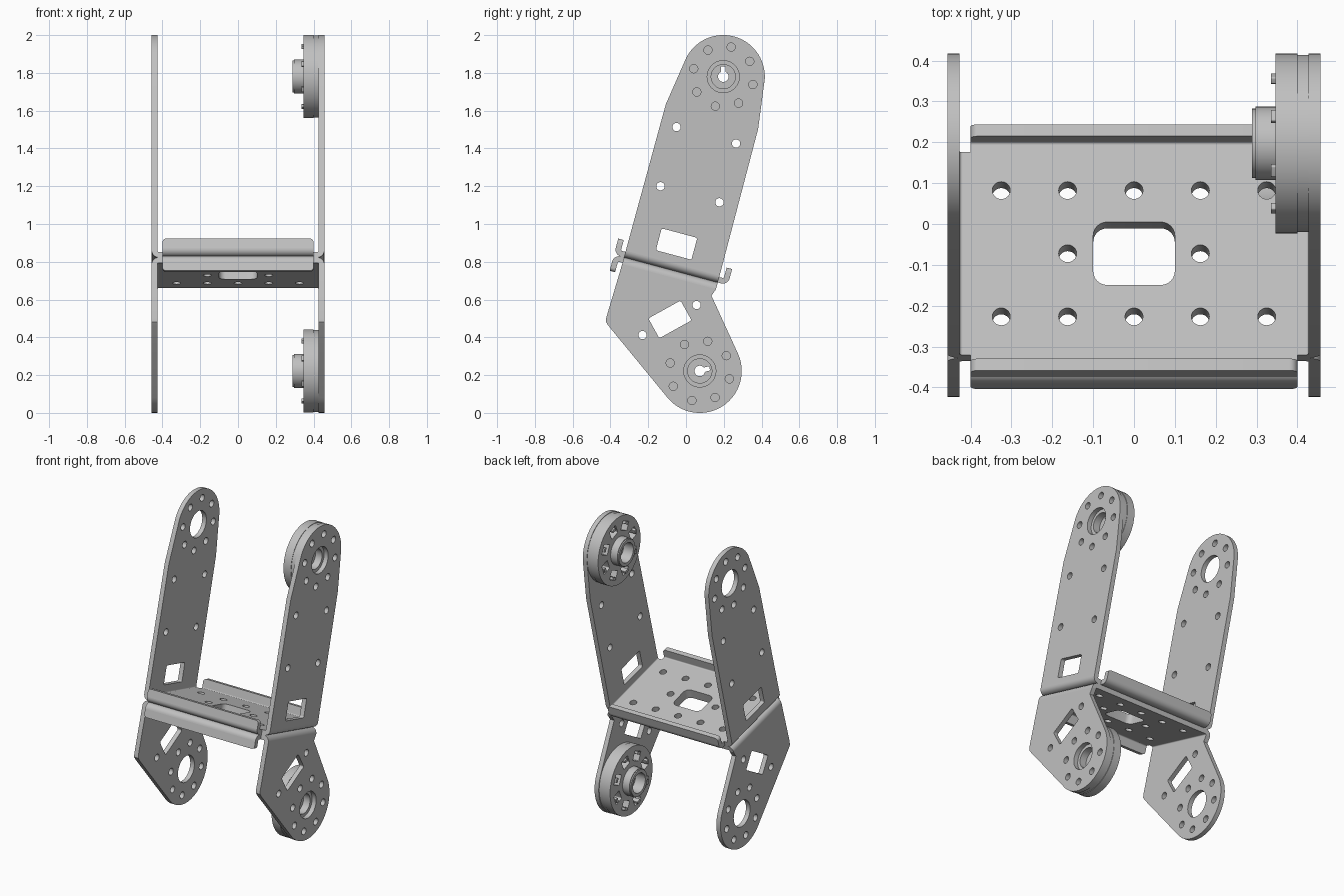
import bpy, bmesh, math
from mathutils import Matrix, Vector

cube = bpy.data.objects.get("Cube")
if cube:
    bpy.data.objects.remove(cube, do_unlink=True)

metal = bpy.data.materials.new("grey metal")
GREY = (0.53, 0.53, 0.53, 1)
metal.use_nodes = True
metal.diffuse_color = GREY
for n in metal.node_tree.nodes:
    if n.type == 'BSDF_PRINCIPLED':
        n.inputs["Base Color"].default_value = GREY

# Main dimensions and the tilted frame of the middle plates
TILT = math.radians(15)
O = Vector((0, -0.08, 0.757))
X, Y, Z = Vector((1, 0, 0)), Vector((0, 1, 0)), Vector((0, 0, 1))
U = Vector((0, math.cos(TILT), -math.sin(TILT)))
V = Vector((0, math.sin(TILT), math.cos(TILT)))
T, W, D, R = 0.03, 0.457, 0.257, 0.037   # thickness, half width, half depth, bend radius
parts = []


def arc(cx, cy, r, a0=0, a1=360, n=48):
    full = a1 - a0 == 360
    return [(cx + r * math.cos(math.radians(a0 + (a1 - a0) * i / n)),
             cy + r * math.sin(math.radians(a0 + (a1 - a0) * i / n)))
            for i in range(n if full else n + 1)]


def hole(cx, cy, r=0.022):
    return arc(cx, cy, r, n=20)


def rect(cx, cy, w, h, r=0.01, turn=0):
    pts = []
    for k, (sx, sy) in enumerate([(1, 1), (-1, 1), (-1, -1), (1, -1)]):
        pts += arc(sx * (w / 2 - r), sy * (h / 2 - r), r, 90 * k, 90 * k + 90, 6)
    c, s = math.cos(math.radians(turn)), math.sin(math.radians(turn))
    return [(cx + x * c - y * s, cy + x * s + y * c) for x, y in pts]


def slab(name, loops, axes, c0, c1, origin=Vector()):
    """Extrude an outline with holes from c0 to c1 along the third axis."""
    curve = bpy.data.curves.new(name, 'CURVE')
    curve.dimensions, curve.fill_mode = '2D', 'BOTH'
    curve.extrude = (c1 - c0) / 2
    for pts in loops:
        sp = curve.splines.new('POLY')
        sp.points.add(len(pts) - 1)
        for p, (a, b) in zip(sp.points, pts):
            p.co = (a, b, 0, 1)
        sp.use_cyclic_u = True
    tmp = bpy.data.objects.new(name + " outline", curve)
    bpy.context.collection.objects.link(tmp)
    dg = bpy.context.evaluated_depsgraph_get()
    mesh = bpy.data.meshes.new_from_object(tmp.evaluated_get(dg))
    bpy.data.objects.remove(tmp, do_unlink=True)
    bpy.data.curves.remove(curve)
    m = Matrix(axes).transposed().to_4x4()
    m.translation = origin + axes[2] * ((c0 + c1) / 2)
    bm = bmesh.new()
    bm.from_mesh(mesh)
    bm.transform(m)
    bmesh.ops.remove_doubles(bm, verts=bm.verts, dist=1e-5)
    bmesh.ops.recalc_face_normals(bm, faces=bm.faces)
    bm.to_mesh(mesh)
    bm.free()
    mesh.materials.clear()
    mesh.materials.append(metal)
    ob = bpy.data.objects.new(name, mesh)
    bpy.context.collection.objects.link(ob)
    parts.append(ob)


def local(u, v):
    p = O + U * u + V * v
    return (p.y, p.z)


def bend(edge):
    """Quarter ring that turns the sheet upward at a given outer edge."""
    c = edge - R
    return arc(c, R, R, 270, 360, 10) + arc(c, R, R - T, 360, 270, 10)


def bolt_ring(cy, cz):
    return [hole(*arc(cy, cz, 0.162, 30, 390, 8)[k]) for k in range(8)]


# Side plates: outlines in world y, z
UP = local(0.003, 1.06)
LOW = (0.073, 0.222)
shoulder = 0.84
upper = [local(-D, R), local(D, R), local(D - 0.004, shoulder)]
upper += arc(*UP, 0.22, -3, 153)
upper += [local(0.004 - D, shoulder)]
upper_holes = bolt_ring(*UP) + [arc(*UP, 0.085)]
upper_holes += [hole(y, z) for y, z in
                [(-0.05, 1.513), (0.265, 1.426), (-0.135, 1.2), (0.177, 1.115)]]
upper_holes.append(rect(-0.05, 0.894, 0.195, 0.12, turn=-15))

lower = [local(D, -R), local(-D, -R), (-0.422, 0.505), (-0.424, 0.482), (-0.412, 0.463)]
lower += arc(*LOW, 0.222, 218.8, 384.5)
lower += [(0.135, 0.62)]
lower_holes = bolt_ring(*LOW) + [arc(*LOW, 0.085)]
lower_holes += [hole(0.056, 0.571), hole(-0.23, 0.412)]
lower_holes.append(rect(-0.085, 0.495, 0.195, 0.12, turn=29))

for side, s in (("left", 1), ("right", -1)):
    face = (Y, Z, X * s)
    slab(side + "_upper_side_plate", [upper] + upper_holes, face, W - T, W)
    slab(side + "_lower_side_plate", [lower] + lower_holes, face, W - T, W)
    slab(side + "_upper_bend", [bend(W)], (X * s, V, U), -D, D, O)
    slab(side + "_lower_bend", [bend(W)], (X * s, -V, U), -D, D, O)

# Middle plates, back to back, with a shared hole pattern
mid_holes = [hole(x * 0.1625, u * 0.16) for x in range(-2, 3) for u in (-1, 1)]
mid_holes += [hole(x * 0.1625, 0) for x in (-1, 1)]
mid_holes.append(rect(0, 0, 0.2, 0.16, 0.035))
EDGE, NECK, LIP = W - R, 0.4, 0.312
neck_u = LIP - R


def outline(back_neck):
    pts = [(EDGE, -D), (NECK, -D), (NECK, -neck_u), (-NECK, -neck_u), (-NECK, -D),
           (-EDGE, -D), (-EDGE, D)]
    if back_neck:
        pts += [(-NECK, D), (-NECK, neck_u), (NECK, neck_u), (NECK, D)]
    return pts + [(EDGE, D)]


slab("upper_middle_plate", [outline(True)] + mid_holes, (X, U, V), 0, T, O)
slab("lower_middle_plate", [outline(False)] + mid_holes, (X, U, -V), 0, T, O)

# Stiffening lips on the middle plates
for name, du, dv in (("upper_front", -U, V), ("upper_back", U, V), ("lower_front", -U, -V)):
    slab(name + "_lip_bend", [bend(LIP)], (du, dv, X), -NECK, NECK, O)
    top = 0.088
    lip = [(-NECK, R), (NECK, R)] + arc(NECK - 0.02, top - 0.02, 0.02, 0, 90, 6)
    lip += arc(0.02 - NECK, top - 0.02, 0.02, 90, 180, 6)
    slab(name + "_lip", [lip], (X, dv, du), LIP - T, LIP, O)


# Round servo horns on the inside of the left plates
def horn(name, c, key_turn):
    o = Vector((0, c[0], c[1]))
    axes = (Y, Z, X)
    angles = [22.5 + 45 * k for k in range(8)]

    def polar(r, a):
        return (r * math.cos(math.radians(a)), r * math.sin(math.radians(a)))

    pockets = [rect(*polar(0.152, a), 0.06, 0.066, 0.006, a) for a in angles]
    slab(name + "_rim", [arc(0, 0, 0.22, n=64), arc(0, 0, 0.09)] + pockets,
         axes, 0.346, 0.4, o)
    slab(name + "_back", [arc(0, 0, 0.217, n=64), arc(0, 0, 0.064)], axes, 0.4, W - T, o)
    slab(name + "_hub", [arc(0, 0, 0.09), arc(0, 0, 0.064)], axes, 0.297, 0.4, o)
    slab(name + "_hub_tip", [arc(0, 0, 0.085), arc(0, 0, 0.064)], axes, 0.289, 0.297, o)
    # Keyed web inside the hub
    key = [polar(r, a + key_turn) for r, a in ((0.055, -12), (0.055, 12))]
    key += arc(0, 0, 0.028, 25 + key_turn, 335 + key_turn, 24)
    slab(name + "_web", [arc(0, 0, 0.064), key], axes, 0.36, 0.38, o)
    # Snap clips
    for k, a in enumerate(angles):
        slab(f"{name}_clip_{k + 1}", [rect(*polar(0.172, a), 0.018, 0.03, 0.004, a)],
             axes, 0.336, 0.4, o)


horn("upper_horn", UP, 90)
horn("lower_horn", LOW, 15)

# Smooth the round walls, keep the sheet edges sharp
bpy.ops.object.select_all(action='DESELECT')
for ob in parts:
    ob.select_set(True)
bpy.context.view_layer.objects.active = parts[0]
bpy.ops.object.shade_smooth_by_angle(angle=math.radians(30))
